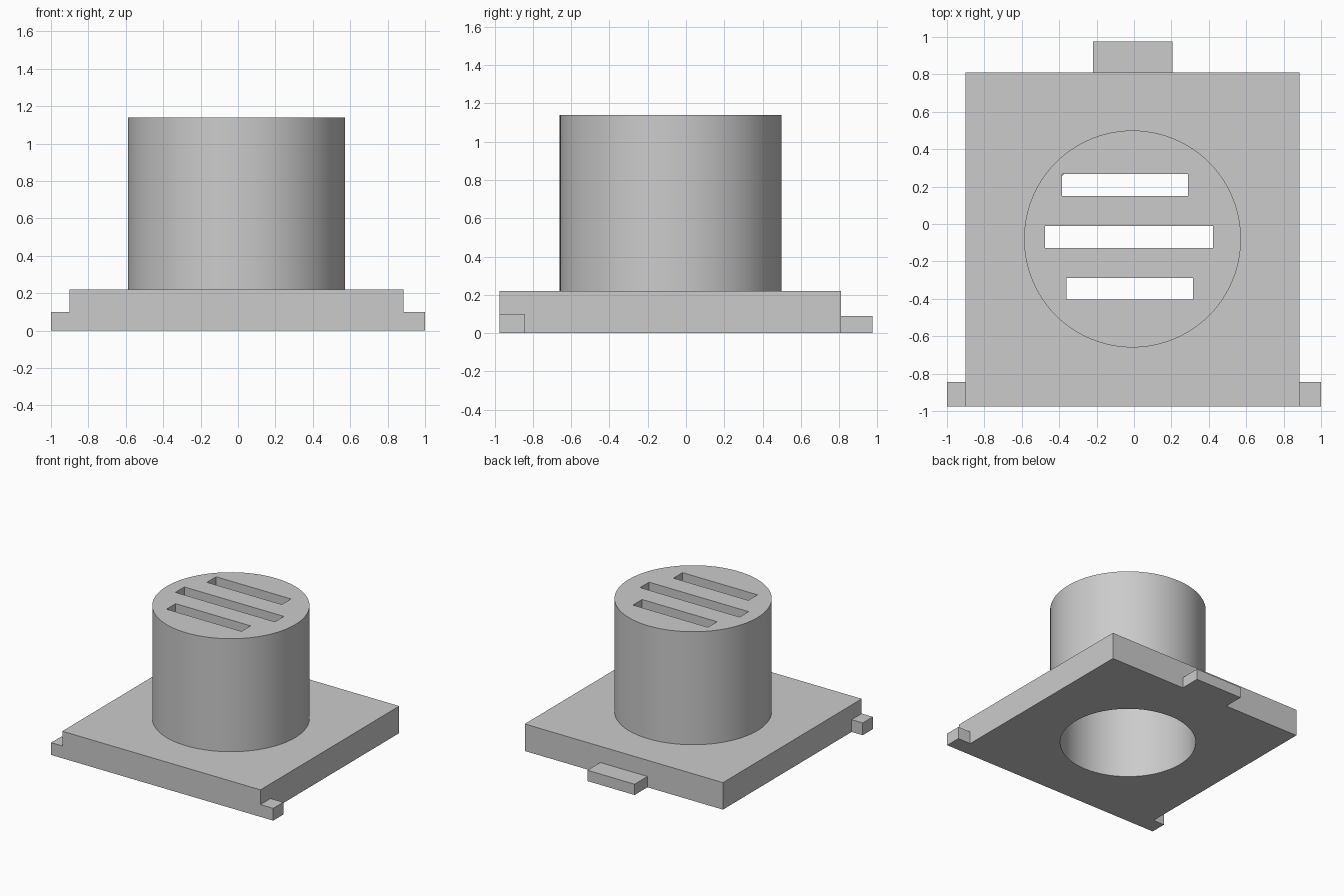
import bpy

cube = bpy.data.objects.get("Cube")
if cube:
    bpy.data.objects.remove(cube, do_unlink=True)

grey = bpy.data.materials.new("light_grey")
grey.use_nodes = True
colour = (0.6, 0.6, 0.6, 1)
grey.diffuse_color = colour
grey.node_tree.nodes["Principled BSDF"].inputs["Base Color"].default_value = colour

CENTRE = (-0.008, -0.08)
PLATE_TOP, TOP, CAP = 0.22, 1.14, 0.1


def finish(name):
    obj = bpy.context.object
    obj.name = obj.data.name = name
    obj.data.materials.append(grey)
    bpy.ops.object.transform_apply(location=False, rotation=False, scale=True)
    return obj


def box(name, xs, ys, zs):
    spans = (xs, ys, zs)
    bpy.ops.mesh.primitive_cube_add(size=1, location=[sum(s) / 2 for s in spans])
    bpy.context.object.scale = [s[1] - s[0] for s in spans]
    return finish(name)


def cylinder(name, radius, z0, z1):
    bpy.ops.mesh.primitive_cylinder_add(vertices=96, radius=radius, depth=z1 - z0,
                                        location=(*CENTRE, (z0 + z1) / 2))
    return finish(name)


def cut(obj, cutters):
    bpy.ops.object.select_all(action='DESELECT')
    obj.select_set(True)
    bpy.context.view_layer.objects.active = obj
    for cutter in cutters:
        mod = obj.modifiers.new("cut", 'BOOLEAN')
        mod.operation, mod.solver, mod.object = 'DIFFERENCE', 'EXACT', cutter
        bpy.ops.object.modifier_apply(modifier=mod.name)
    bpy.ops.object.shade_smooth_by_angle()


# Base plate and hollow round housing
plate = box("base_plate", (-0.9, 0.885), (-0.975, 0.81), (0, PLATE_TOP))
housing = cylinder("round_housing", 0.58, PLATE_TOP, TOP)

# Bore open at the bottom, and the vent slots through the cap
bore = cylinder("bore_cutter", 0.505, -0.1, TOP - CAP)
slots = [box("slot_cutter", xs, ys, (TOP - 2 * CAP, TOP + CAP)) for xs, ys in (
    ((-0.385, 0.29), (0.15, 0.268)),
    ((-0.475, 0.422), (-0.127, -0.012)),
    ((-0.36, 0.315), (-0.405, -0.288)),
)]
cut(plate, [bore])
cut(housing, [bore] + slots)
for cutter in [bore] + slots:
    bpy.data.objects.remove(cutter, do_unlink=True)

# Locating tabs at the front corners and the back
box("right_front_tab", (-1, -0.9), (-0.975, -0.845), (0, 0.1))
box("left_front_tab", (0.885, 1), (-0.975, -0.845), (0, 0.1))
box("back_tab", (-0.22, 0.205), (0.81, 0.975), (0, 0.088))
